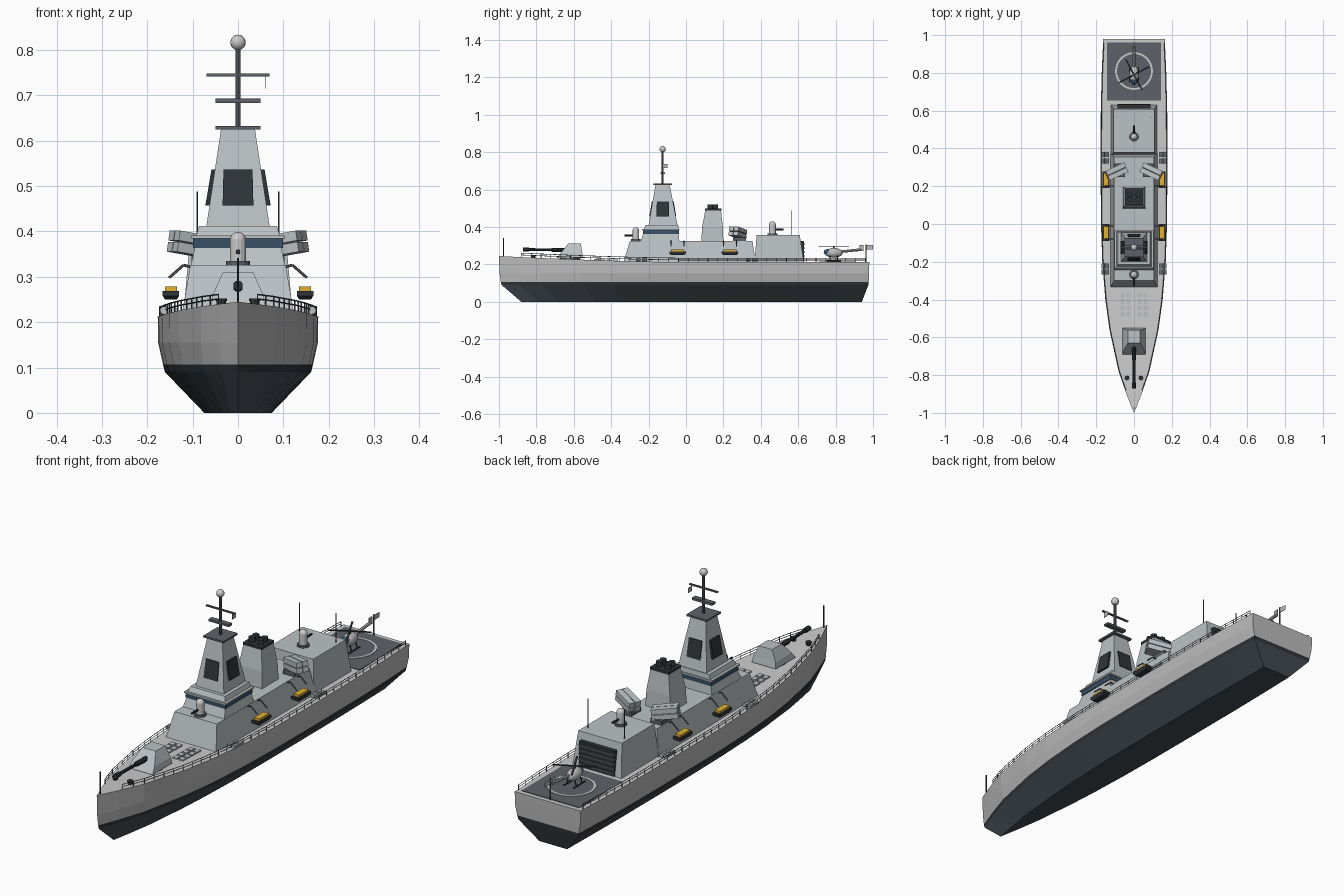
import bpy, bmesh, math
from mathutils import Vector, Matrix

if "Cube" in bpy.data.objects:
    bpy.data.objects.remove(bpy.data.objects["Cube"])

def mat(name, c):
    m = bpy.data.materials.new(name)
    m.diffuse_color = (*c, 1)
    m.use_nodes = True
    m.node_tree.nodes["Principled BSDF"].inputs["Base Color"].default_value = m.diffuse_color
    return m

HULL = mat("hull_grey", (.50, .50, .50))
DECK = mat("deck_grey", (.56, .56, .56))
HOUSE = mat("house_grey", (.50, .54, .56))
DARK = mat("dark", (.03, .035, .04))
KEEL = mat("underwater", (.055, .07, .085))
TRIM = mat("trim", (.11, .12, .14))
GLASS = mat("glass", (.04, .08, .13))
WHITE = mat("white", (.75, .75, .72))
YELLOW = mat("yellow", (.75, .45, .03))

def finish(name, bm, *mats, smooth=False):
    bmesh.ops.recalc_face_normals(bm, faces=bm.faces)
    me = bpy.data.meshes.new(name)
    bm.to_mesh(me)
    bm.free()
    for m in mats:
        me.materials.append(m)
    for p in me.polygons:
        p.use_smooth = smooth
    ob = bpy.data.objects.new(name, me)
    bpy.context.collection.objects.link(ob)
    return ob

def loft(bm, rings):
    """Skin a list of closed rings, with end caps."""
    vs = [[bm.verts.new(p) for p in r] for r in rings]
    n = len(vs[0])
    for a, b in zip(vs, vs[1:]):
        for i in range(n):
            bm.faces.new((a[i], a[(i + 1) % n], b[(i + 1) % n], b[i]))
    bm.faces.new(vs[0])
    bm.faces.new(vs[-1])

def rect(x0, x1, y0, y1, z):
    return [(x0, y0, z), (x1, y0, z), (x1, y1, z), (x0, y1, z)]

def taper(name, m, *levels):
    """Stacked rectangles (half_width, y0, y1, z)."""
    bm = bmesh.new()
    loft(bm, [rect(-w, w, a, b, z) for w, a, b, z in levels])
    return finish(name, bm, m)

def boxes(name, m, items):
    """Boxes (x0, x1, y0, y1, z0, z1) in one object."""
    bm = bmesh.new()
    for x0, x1, y0, y1, z0, z1 in items:
        loft(bm, [rect(x0, x1, y0, y1, z0), rect(x0, x1, y0, y1, z1)])
    return finish(name, bm, m)

def rods(name, m, items, sides=8):
    """Cylinders (a, b, radius) in one object."""
    bm = bmesh.new()
    for a, b, r in items:
        a, b = Vector(a), Vector(b)
        d = b - a
        M = Matrix.Translation((a + b) / 2) @ d.to_track_quat('Z', 'Y').to_matrix().to_4x4()
        bmesh.ops.create_cone(bm, cap_ends=True, segments=sides, radius1=r, radius2=r, depth=d.length, matrix=M)
    return finish(name, bm, m)

def ball(name, m, c, s, smooth=True):
    bm = bmesh.new()
    M = Matrix.Translation(c) @ Matrix.Diagonal((*s, 1))
    bmesh.ops.create_uvsphere(bm, u_segments=16, v_segments=10, radius=1, matrix=M)
    return finish(name, bm, m, smooth=smooth)

# Hull: stations (y, half beam) scaled per waterline level
ST = [(-1, 0), (-.9, .04), (-.78, .082), (-.56, .13), (-.4, .152), (-.2, .168), (0, .175),
      (.3, .177), (.6, .176), (.8, .171), (.98, .163)]
LEVELS = [(0, .42, -.88, .94), (.09, .91, -.985, .975), (.107, .935, -.99, .977), (.155, .995, -.997, .979), (None, 1, -1, .98)]

def sheer(y):
    return .212 + .033 * max(0, -y) ** 1.5

def beam(y):
    for (a, wa), (b, wb) in zip(ST, ST[1:]):
        if y <= b:
            return wa + (wb - wa) * (y - a) / (b - a)
    return ST[-1][1]

bm = bmesh.new()
rings = []
for z, k, ya, yb in LEVELS:
    pts = [(w * k, ya + (y + 1) / 1.98 * (yb - ya), sheer(y) if z is None else z) for y, w in ST]
    ring = pts + [(-x, y, q) for x, y, q in reversed(pts[1:])]
    rings.append([bm.verts.new(p) for p in ring])
n, s = len(rings[0]), len(ST)
for li, (a, b) in enumerate(zip(rings, rings[1:])):
    for i in range(n):
        bm.faces.new((a[i], a[(i + 1) % n], b[(i + 1) % n], b[i])).material_index = (1, 2, 0, 0)[li]
for r, mi in ((rings[0], 1), (rings[-1], 3)):
    bm.faces.new((r[0], r[1], r[-1])).material_index = mi
    for i in range(1, s - 1):
        bm.faces.new((r[i], r[i + 1], r[n - i - 1], r[n - i])).material_index = mi
finish("hull", bm, HULL, KEEL, DARK, DECK)

# Superstructure
taper("deckhouse", HOUSE, (.127, -.338, .375, .2), (.105, -.3, .355, .326))
taper("bridge", HOUSE, (.105, -.245, -.035, .32), (.095, -.228, -.04, .366))
taper("bridge_windows", GLASS, (.099, -.23, -.038, .364), (.099, -.23, -.038, .385))
taper("bridge_roof", HOUSE, (.104, -.234, -.035, .385), (.104, -.234, -.035, .391), (.092, -.225, -.04, .391), (.086, -.215, -.042, .412))
taper("hangar", HOUSE, (.122, .365, .632, .2), (.108, .378, .608, .358))
boxes("hangar_door", DARK, [(-.088, .088, .6, .632, .21, .325)])
boxes("hangar_door_slats", TRIM, [(-.088, .088, .62, .636, .222 + .021 * i, .228 + .021 * i) for i in range(5)])

# Mast tower with radar panels
taper("mast_tower", HOUSE, (.07, -.2, -.045, .41), (.037, -.163, -.088, .628))
for nm, ax in (("front", 0), ("right", 1), ("back", 2), ("left", 3)):
    bm = bmesh.new()
    loft(bm, [[(-.034, o, .457), (.034, o, .457), (.032, o + .0134, .537), (-.032, o + .0134, .537)] for o in (-.072, -.05)])
    ob = finish("radar_panel_" + nm, bm, DARK)
    ob.location = (0, -.124, 0)
    ob.rotation_euler.z = ax * math.pi / 2
taper("mast_platform", TRIM, (.05, -.175, -.075, .625), (.05, -.175, -.075, .633))
rods("mast_pole", TRIM, [((0, -.125, .63), (0, -.125, .81), .006)])
boxes("mast_yards", TRIM, [(-.05, .05, -.137, -.113, .683, .693), (-.07, .07, -.129, -.121, .742, .748)])
rods("signal_halyard", TRIM, [((.06, -.125, .715), (.06, -.125, .743), .001)], 4)
boxes("signal_flag", HULL, [(.059, .061, -.125, -.1, .716, .738)])
ball("mast_radome", WHITE, (0, -.125, .817), (.017,) * 3)

# Funnel
taper("funnel", HOUSE, (.062, .082, .2, .32), (.058, .086, .197, .4), (.045, .103, .187, .49))
taper("funnel_cap", DARK, (.047, .101, .189, .488), (.047, .101, .189, .499))
rods("exhaust_pipes", DARK, [((x, y, .49), (x, y, .52), .014) for x in (-.022, .022) for y in (.13, .158)], 12)

# Close-in guns with domes
for nm, y, z, d in (("forward", -.268, .326, -1), ("aft", .462, .358, 1)):
    rods(nm + "_gun_base", TRIM, [((0, y, z - .005), (0, y, z + .009), .026)], 12)
    rods(nm + "_gun_body", WHITE, [((0, y, z), (0, y, z + .055), .018)], 16)
    ball(nm + "_gun_dome", WHITE, (0, y, z + .055), (.018,) * 3)
    rods(nm + "_gun_barrel", DARK, [((0, y, z + .028), (0, y + d * .06, z + .03), .005)])

# Main gun
rods("main_gun_ring", TRIM, [((0, -.62, .21), (0, -.62, .238), .055)], 16)
taper("main_gun_turret", HOUSE, (.06, -.69, -.55, .235), (.055, -.67, -.555, .262), (.033, -.63, -.562, .311))
rods("main_gun_barrel", DARK, [((0, -.64, .277), (0, -.87, .281), .007), ((0, -.65, .277), (0, -.72, .2785), .011),
                               ((0, -.84, .2805), (0, -.872, .281), .011)], 10)

# Foredeck missile hatches and bollards
boxes("missile_hatches", HOUSE, [(x - .011, x + .011, y - .013, y + .013, .2, sheer(y) + .006)
      for x in (-.06, -.03, .03, .06) for y in (-.377, -.411, -.445, -.479)])
rods("bollards", DARK, [((x, -.815, .22), (x, -.815, .25), .01) for x in (-.037, .037)])
rods("bollard_caps", DARK, [((x, -.815, .247), (x, -.815, .252), .013) for x in (-.037, .037)])

# Missile launchers, boats, davits and life rafts on both sides
for side, sx in (("right", 1), ("left", -1)):
    boxes(side + "_launcher_base", TRIM, [(sx * .075 - .028, sx * .075 + .028, .25, .32, .32, .345)])
    tubes = boxes(side + "_launcher_tubes", HOUSE, [(-.055, .055, a - .013, a + .013, b - .011, b + .011)
                  for a in (-.0145, .0145) for b in (-.0125, .0125)])
    q = Vector((sx * .09, -.042, .016)).to_track_quat('X', 'Z')
    tubes.matrix_world = Matrix.Translation((sx * .093, .277, .37)) @ q.to_matrix().to_4x4()
    for nm, y in (("front", -.045), ("rear", .235)):
        bm = bmesh.new()
        c = sx * .148
        loft(bm, [rect(c - .013, c + .013, y - .034, y + .034, .25), rect(c - .018, c + .018, y - .044, y + .044, .258),
                  rect(c - .018, c + .018, y - .044, y + .044, .269)])
        finish(f"{side}_{nm}_boat", bm, DARK)
        boxes(f"{side}_{nm}_boat_cover", YELLOW, [(c - .013, c + .013, y - .034, y + .034, .268, .279)])
        rods(f"{side}_{nm}_davits", TRIM, [((sx * .105, y + o, .322), (sx * .12, y + o, .326), .003) for o in (-.035, .035)]
             + [((sx * .12, y + o, .326), (sx * .152, y + o, .298), .003) for o in (-.035, .035)], 6)
    rods(side + "_life_rafts", HOUSE, [((sx * x, y - .013, .226), (sx * x, y + .013, .226), .009)
         for x in (.143, .163) for y in (-.255, -.222, .333, .367)], 10)

# Railings along the deck edge
posts = []
ys = [-.88 + i * .0525 for i in range(36)]
for sx in (1, -1):
    edge = [Vector((sx * (beam(y) - .004), y, sheer(y))) for y in ys]
    posts += [(p - Vector((0, 0, .005)), p + Vector((0, 0, .022)), .0016) for p in edge]
    for h in (.012, .022):
        up = Vector((0, 0, h))
        posts += [(a + up, b + up, .0016) for a, b in zip(edge, edge[1:])]
rods("railings", TRIM, posts, 4)

# Whip aerials, bow staff, stern staff and flag
rods("whip_aerials", TRIM, [((x, .565, .35), (x, .565, .488), .0022) for x in (-.09, .09)], 6)
rods("bow_staff", DARK, [((0, -.975, .235), (0, -.975, .342), .003)], 6)
rods("stern_staff", TRIM, [((0, .962, .205), (0, .962, .307), .003)], 6)
boxes("stern_flag", HULL, [(-.001, .001, .962, 1.0, .281, .303)])

# Landing pad with painted ring
boxes("landing_pad", TRIM, [(-.143, .143, .655, .96, .205, .2145)])
bm = bmesh.new()
R = [(r, z) for r, z in ((.09, .21), (.1, .21), (.1, .2165), (.09, .2165))]
prof = [[bm.verts.new((r * math.cos(i * math.pi / 20), .81 + r * math.sin(i * math.pi / 20), z)) for r, z in R] for i in range(40)]
for i in range(40):
    a, b = prof[i], prof[(i + 1) % 40]
    for j in range(4):
        bm.faces.new((a[j], a[(j + 1) % 4], b[(j + 1) % 4], b[j]))
finish("landing_ring", bm, WHITE)

# Helicopter
ball("helicopter_body", HULL, (0, .79, .262), (.026, .048, .026))
ball("helicopter_canopy", GLASS, (0, .766, .266), (.02, .03, .018))
rods("helicopter_tail", HULL, [((0, .82, .268), (0, .94, .28), .007)])
boxes("helicopter_fin", HULL, [(-.003, .003, .928, .948, .272, .303)])
rods("helicopter_mast", DARK, [((0, .79, .28), (0, .79, .3), .005)])
rods("helicopter_skids", DARK, [((x, .75, .22), (x, .83, .22), .003) for x in (-.024, .024)]
     + [((x, y, .22), (x * .6, y, .25), .003) for x in (-.024, .024) for y in (.77, .81)], 6)
rotor = boxes("helicopter_rotor", DARK, [(-.09, .09, -.004, .004, -.0015, .0015), (-.004, .004, -.09, .09, -.0015, .0015)])
rotor.location = (0, .79, .298)
rotor.rotation_euler.z = math.radians(28)
